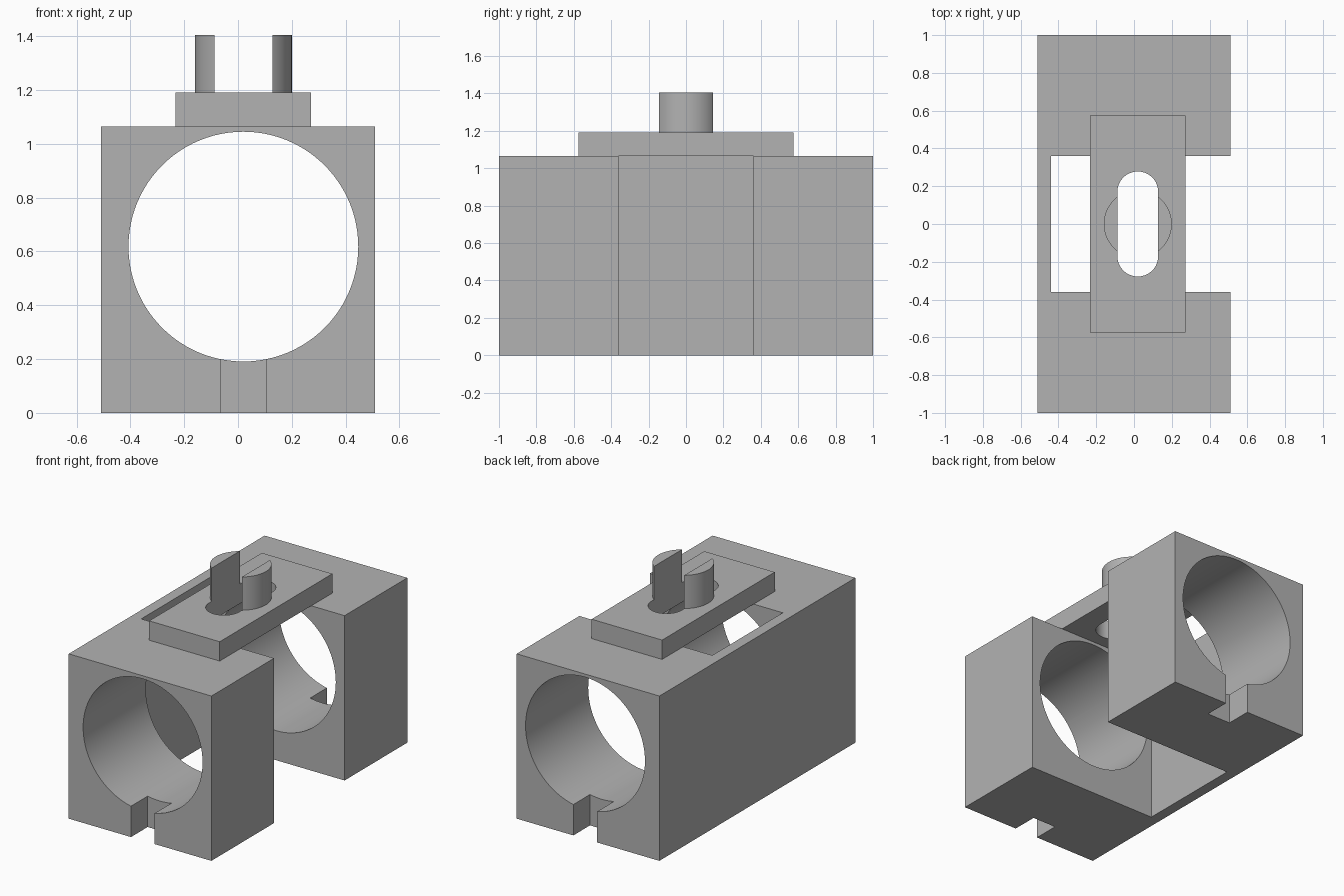
import bpy
import bmesh
import math
from mathutils import Matrix, Vector

if "Cube" in bpy.data.objects:
    bpy.data.objects.remove(bpy.data.objects["Cube"], do_unlink=True)

grey = bpy.data.materials.new("plain grey")
grey.use_nodes = True
colour = (0.45, 0.45, 0.45, 1)
grey.diffuse_color = colour
grey.node_tree.nodes["Principled BSDF"].inputs["Base Color"].default_value = colour

AXIS_X = 0.02      # shared centre line of bore, plate and boss
BODY_TOP = 1.065
PLATE_TOP = 1.19


def make_object(name, bm):
    mesh = bpy.data.meshes.new(name)
    bm.to_mesh(mesh)
    bm.free()
    mesh.materials.append(grey)
    obj = bpy.data.objects.new(name, mesh)
    bpy.context.collection.objects.link(obj)
    return obj


def box(name, low, high):
    low, high = Vector(low), Vector(high)
    bm = bmesh.new()
    size = Matrix.Diagonal((high - low).to_4d())
    bmesh.ops.create_cube(bm, size=1, matrix=Matrix.Translation((low + high) / 2) @ size)
    return make_object(name, bm)


def cylinder(name, radius, length, centre, along_y=False):
    bm = bmesh.new()
    turn = Matrix.Rotation(math.pi / 2, 4, "X") if along_y else Matrix()
    bmesh.ops.create_cone(bm, cap_ends=True, segments=96, radius1=radius, radius2=radius,
                          depth=length, matrix=Matrix.Translation(centre) @ turn)
    return make_object(name, bm)


def slot(name, half_width, half_length, bottom, top):
    """Upright prism with a round-ended outline."""
    bm = bmesh.new()
    steps = 32
    verts = []
    for side in (1, -1):
        for i in range(steps + 1):
            a = math.pi * i / steps
            verts.append(bm.verts.new((AXIS_X + side * half_width * math.cos(a),
                                       side * (half_length - half_width + half_width * math.sin(a)),
                                       bottom)))
    face = bm.faces.new(verts)
    extruded = bmesh.ops.extrude_face_region(bm, geom=[face])["geom"]
    bmesh.ops.translate(bm, vec=(0, 0, top - bottom),
                        verts=[v for v in extruded if isinstance(v, bmesh.types.BMVert)])
    bmesh.ops.recalc_face_normals(bm, faces=bm.faces)
    return make_object(name, bm)


def cut(target, *cutters):
    bpy.context.view_layer.objects.active = target
    for cutter in cutters:
        mod = target.modifiers.new("cut", "BOOLEAN")
        mod.operation = "DIFFERENCE"
        mod.solver = "EXACT"
        mod.object = cutter
        bpy.ops.object.modifier_apply(modifier=mod.name)
        bpy.data.objects.remove(cutter, do_unlink=True)


# Body: bored block with a wide side gap and a key notch under each end
body = box("body", (-0.51, -1, 0), (0.51, 1, BODY_TOP))
cut(body,
    cylinder("bore_cutter", 0.427, 3, (AXIS_X, 0, 0.618), along_y=True),
    box("gap_cutter", (-0.44, -0.36, -0.5), (1, 0.36, 2)),
    box("front_notch_cutter", (-0.065, -1.5, -0.5), (0.105, -0.83, 0.4)),
    box("back_notch_cutter", (-0.065, 0.83, -0.5), (0.105, 1.5, 0.4)))

# Top plate with a round-ended slot
plate = box("top_plate", (AXIS_X - 0.252, -0.575, BODY_TOP), (AXIS_X + 0.252, 0.575, PLATE_TOP))
cut(plate, slot("plate_slot_cutter", 0.108, 0.278, 0.5, 2))

# Boss split by the same slot into two upright lugs
boss = cylinder("split_boss", 0.18, 0.215, (AXIS_X, 0, PLATE_TOP + 0.1075))
cut(boss, slot("boss_slot_cutter", 0.108, 0.278, 0.5, 2))

# Smooth the round walls, keep the machined edges sharp
bpy.ops.object.select_all(action="DESELECT")
for part in (body, plate, boss):
    part.select_set(True)
bpy.context.view_layer.objects.active = body
bpy.ops.object.shade_smooth_by_angle(angle=math.radians(30))
